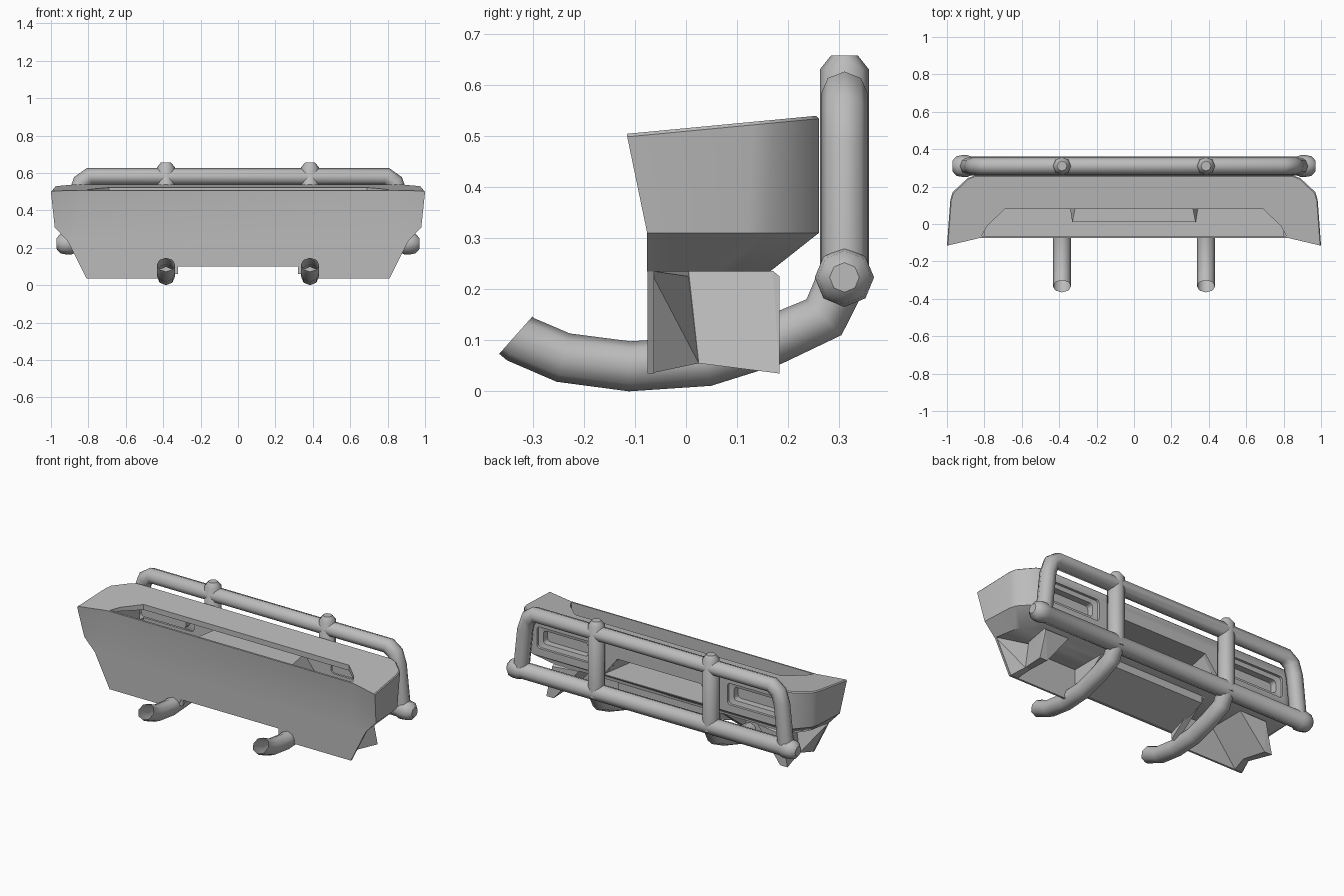
import bpy, bmesh, math

cube = bpy.data.objects.get("Cube")
if cube:
    bpy.data.objects.remove(cube, do_unlink=True)

GREY = (0.5, 0.5, 0.5, 1)
metal = bpy.data.materials.new("grey_metal")
metal.use_nodes = True
metal.diffuse_color = GREY
metal.node_tree.nodes["Principled BSDF"].inputs["Base Color"].default_value = GREY


def activate(ob):
    bpy.ops.object.select_all(action='DESELECT')
    ob.select_set(True)
    bpy.context.view_layer.objects.active = ob


def smooth(ob, angle):
    activate(ob)
    bpy.ops.object.shade_smooth_by_angle(angle=math.radians(angle))


def finish(bm, name):
    bmesh.ops.recalc_face_normals(bm, faces=bm.faces)
    me = bpy.data.meshes.new(name)
    bm.to_mesh(me)
    bm.free()
    me.materials.append(metal)
    ob = bpy.data.objects.new(name, me)
    bpy.context.collection.objects.link(ob)
    return ob


def loft(name, rings, cap_first=True):
    """Skin a list of closed rings with equal point counts."""
    bm = bmesh.new()
    loops = [[bm.verts.new(p) for p in ring] for ring in rings]
    n = len(loops[0])
    for a, b in zip(loops, loops[1:]):
        for i in range(n):
            j = (i + 1) % n
            bm.faces.new((a[i], a[j], b[j], b[i]))
    if cap_first:
        bm.faces.new(loops[0])
    bm.faces.new(loops[-1])
    return finish(bm, name)


def hull(name, points):
    bm = bmesh.new()
    for p in points:
        bm.verts.new(p)
    bmesh.ops.convex_hull(bm, input=bm.verts)
    return finish(bm, name)


def mirrored(half):
    """Close a one-sided outline with its mirror image."""
    return half + [(-x, v) for x, v in reversed(half)]


def at_y(poly, y):
    return [(x, y, z) for x, z in poly]


def at_z(poly, z):
    return [(x, y, z) for x, y in poly]


def cut(target, cutter):
    mod = target.modifiers.new("cut", 'BOOLEAN')
    mod.operation = 'DIFFERENCE'
    mod.solver = 'EXACT'
    mod.object = cutter
    activate(target)
    bpy.ops.object.modifier_apply(modifier=mod.name)
    bpy.data.objects.remove(cutter, do_unlink=True)


def tube(name, points, radius, radii=None, caps=True):
    cu = bpy.data.curves.new(name, 'CURVE')
    cu.dimensions = '3D'
    cu.bevel_depth = radius
    cu.bevel_resolution = 2
    cu.use_fill_caps = caps
    sp = cu.splines.new('POLY')
    sp.points.add(len(points) - 1)
    for i, p in enumerate(points):
        sp.points[i].co = (*p, 1)
        sp.points[i].radius = radii[i] if radii else 1
    cu.materials.append(metal)
    ob = bpy.data.objects.new(name, cu)
    bpy.context.collection.objects.link(ob)
    activate(ob)
    bpy.ops.object.convert(target='MESH')
    smooth(bpy.context.object, 50)


def rounded(cx, cz, w, h, r):
    """Rounded rectangle in x and z."""
    pts = []
    for k, (sx, sz) in enumerate(((1, 1), (-1, 1), (-1, -1), (1, -1))):
        for step in range(4):
            a = math.radians(90 * k + 30 * step)
            pts.append((cx + sx * (w / 2 - r) + r * math.cos(a),
                        cz + sz * (h / 2 - r) + r * math.sin(a)))
    return pts


def roof(x, y, drop=0):
    return (x, y, .515 + .095 * y - drop)


# Bumper shell: chamfered underside, flaring wings, sloping bevelled top
low = mirrored([(.83, -.075), (.91, -.076), (.885, .06), (.87, .09), (.83, .145), (.79, .165)])
mid = mirrored([(.83, -.075), (.98, -.076), (.97, .12), (.958, .16), (.88, .245), (.845, .26)])
top = mirrored([(.83, -.075), (1, -.115), (.982, .13), (.97, .17), (.89, .245), (.85, .26)])
shell = loft("bumper_shell", [
    at_z(low, .235), at_z(mid, .31),
    [roof(x, y, .006) for x, y in top],
    [roof(x * .995, y - .005 if y > 0 else y) for x, y in top]])

# Hollow inside, open through a slot in the top
slot = mirrored([(.815, -.065), (.785, -.01), (.69, .08)])
cut(shell, loft("slot_cutter", [at_z(slot, .35), at_z(slot, .6)]))
room = mirrored([(.80, -.063), (.80, .235)])
cut(shell, loft("cavity_cutter", [at_z(room, .315), at_z(room, .49)]))

# Centre recess
mouth = mirrored([(.28, .43), (.37, .315)])
back = mirrored([(.33, .43), (.33, .315)])
cut(shell, loft("recess_cutter", [at_y(mouth, .262), at_y(back, .011)]))
loft("centre_recess", [at_y(mouth, .26), at_y(back, .01)], cap_first=False)

# Lamp pockets with a stepped frame
for side, s in (("left", 1), ("right", -1)):
    outer = rounded(s * .64, .42, .36, .13, .02)
    inner = rounded(s * .64, .42, .30, .08, .02)
    cut(shell, loft("lamp_cutter", [at_y(outer, .262), at_y(outer, .20)]))
    loft(side + "_lamp_pocket",
         [at_y(outer, .26), at_y(outer, .245), at_y(inner, .24), at_y(inner, .20)],
         cap_first=False)
smooth(shell, 35)

# Mounting plate below the shell, raised in the middle
plate = mirrored([(.91, .235), (.81, .035), (.36, .035), (.33, .10)])
loft("mounting_plate", [at_y(plate, -.075), at_y(plate, -.063)])

# Shallow sloping panel under the middle
hull("lower_panel", [(x, y, z) for x in (-.34, .34)
                     for y, z in ((-.07, .10), (-.07, .236), (.16, .19), (.16, .236))])

# End fins with a sloping inner side, their gussets and the inner wedges
for side, s in (("left", 1), ("right", -1)):
    hull(side + "_fin", [(s * x, y, z) for x, y, z in (
        (.78, .025, .055), (.81, .183, .035), (.74, .005, .225), (.77, .183, .225),
        (.77, .17, .236), (.74, .005, .236), (.744, .025, .055), (.76, .183, .035),
        (.60, .005, .236), (.60, .17, .236))])
    hull(side + "_gusset", [(s * x, y, z) for x, y, z in (
        (.81, -.07, .035), (.91, -.07, .236), (.78, .025, .055), (.74, .005, .225),
        (.744, .025, .055), (.76, -.07, .035), (.60, -.07, .236), (.60, .005, .236))])
    hull(side + "_wedge", [(s * x, y, z) for x in (.32, .36)
                           for y, z in ((-.07, .06), (-.07, .236), (.16, .236))])

# Bull bar: lower rail with bulging ends, hoop and posts
BAR_Y = .31
ends = [(.97, .5), (.95, .9), (.92, 1), (.89, 1), (.87, .87)]
rail = mirrored(ends)
tube("lower_rail", [(x, BAR_Y, .223) for x, r in rail], .058, [r for x, r in rail])
hoop = mirrored([(.89, .22), (.862, .48), (.84, .55), (.795, .582)])
tube("upper_hoop", at_y(hoop, BAR_Y), .046)
for side, s in (("left", 1), ("right", -1)):
    x = s * .385
    tube(side + "_post", [(x, BAR_Y, z) for z in (.20, .63, .657)],
         .048, [1, 1, .55])
    # Curved open-ended support under the bumper, cut at a slant
    path = [(-.333, .11), (-.324, .102), (-.24, .066), (-.11, .049), (.04, .059),
            (.17, .10), (.27, .145), (.31, .23)]
    tube(side + "_support", [(x, y, z) for y, z in path], .049, caps=False)
